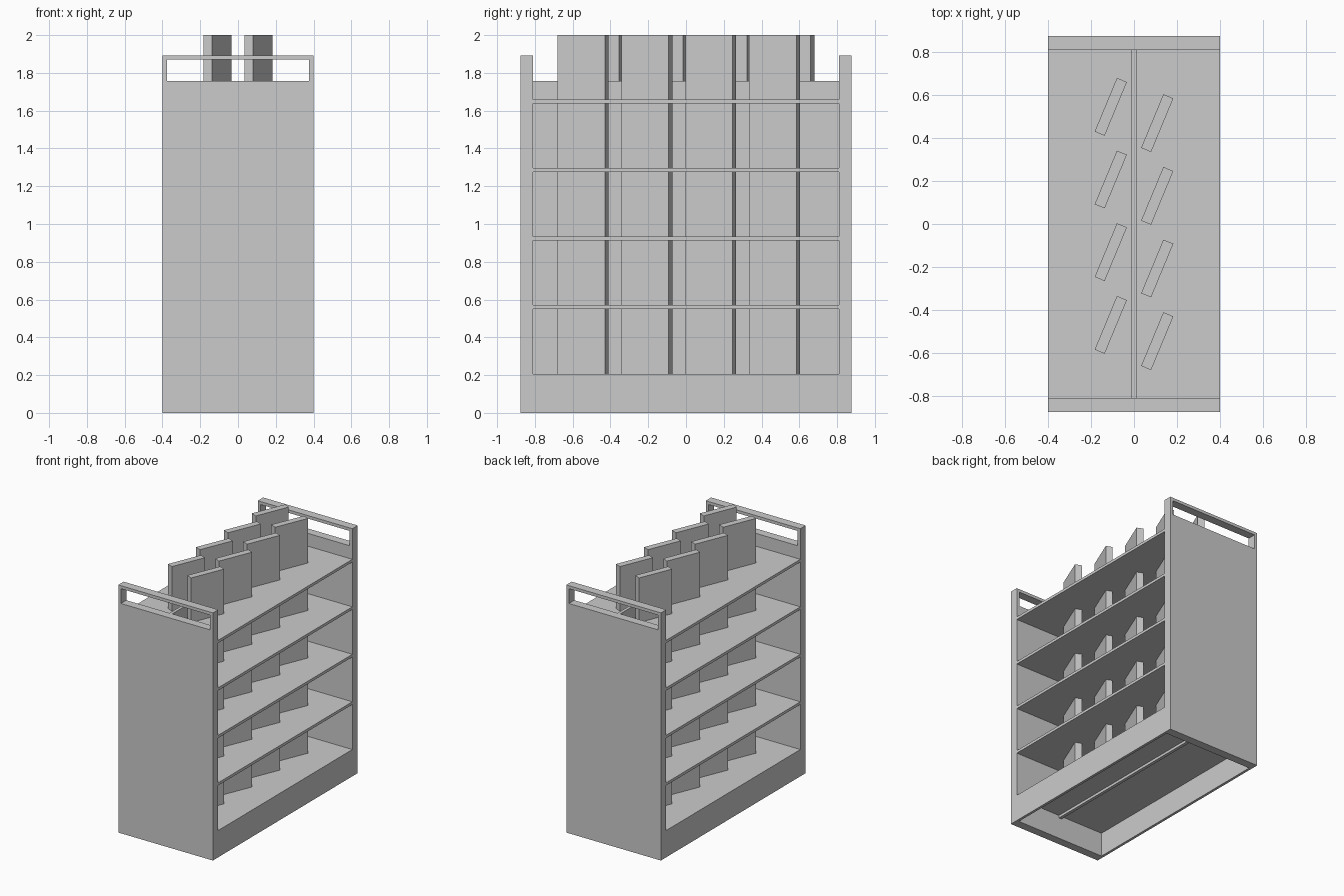
import bpy
import math

if "Cube" in bpy.data.objects:
    bpy.data.objects.remove(bpy.data.objects["Cube"])

grey = bpy.data.materials.new("warm_grey")
grey.diffuse_color = (0.6, 0.6, 0.6, 1)
grey.use_nodes = True
grey.node_tree.nodes["Principled BSDF"].inputs["Base Color"].default_value = grey.diffuse_color

W, L = 0.80, 1.75            # overall width and length
END_T = 0.065                # end panel thickness
INNER = L / 2 - END_T        # inner face of the end panels


def box(name, lo, hi):
    """Axis-aligned box between two corners."""
    mid = [(a + b) / 2 for a, b in zip(lo, hi)]
    bpy.ops.mesh.primitive_cube_add(size=1, location=mid)
    ob = bpy.context.object
    ob.name = name
    ob.scale = [b - a for a, b in zip(lo, hi)]
    bpy.ops.object.transform_apply(location=False, rotation=False, scale=True)
    ob.data.materials.append(grey)
    return ob


# end panels, each with a handle slot near the top
slot = box("handle_slot_cutter", (-0.377, -1, 1.757), (0.377, 1, 1.87))
slot.hide_render = True
slot.hide_viewport = True
for name, s in (("front_end_panel", -1), ("back_end_panel", 1)):
    y0, y1 = sorted((s * INNER, s * L / 2))
    panel = box(name, (-W / 2, y0, 0), (W / 2, y1, 1.893))
    cut = panel.modifiers.new("slot", 'BOOLEAN')
    cut.object = slot
    cut.operation = 'DIFFERENCE'
    cut.solver = 'EXACT'

# base skirts along both long sides, flush with the end panels
for name, s in (("left_skirt", -1), ("right_skirt", 1)):
    x0, x1 = sorted((s * (W / 2 - 0.02), s * W / 2))
    box(name, (x0, -INNER, 0), (x1, INNER, 0.205))

# bottom deck inside the skirts
box("bottom_deck", (-W / 2 + 0.02, -INNER, 0.185),
    (W / 2 - 0.02, INNER, 0.205))

# four shelves above the deck
for i in range(4):
    z = 0.57 + i * 0.363
    box(f"shelf_{i + 1}", (-W / 2, -INNER, z - 0.021), (W / 2, INNER, z))

# central spine dividing the two sides
box("centre_divider", (-0.012, -INNER, 0.165), (0.012, INNER, 1.757))

# slanted upright boards, four on each side, staggered by point symmetry
for side, s in (("left", -1), ("right", 1)):
    for i in range(4):
        y = -s * (-0.469 + i * 0.338)
        b = box(f"{side}_board_{i + 1}", (-0.025, -0.135, 0.2),
                (0.025, 0.135, 2.0))
        b.location.x, b.location.y = s * 0.108, y
        b.rotation_euler.z = -math.radians(22.5)
